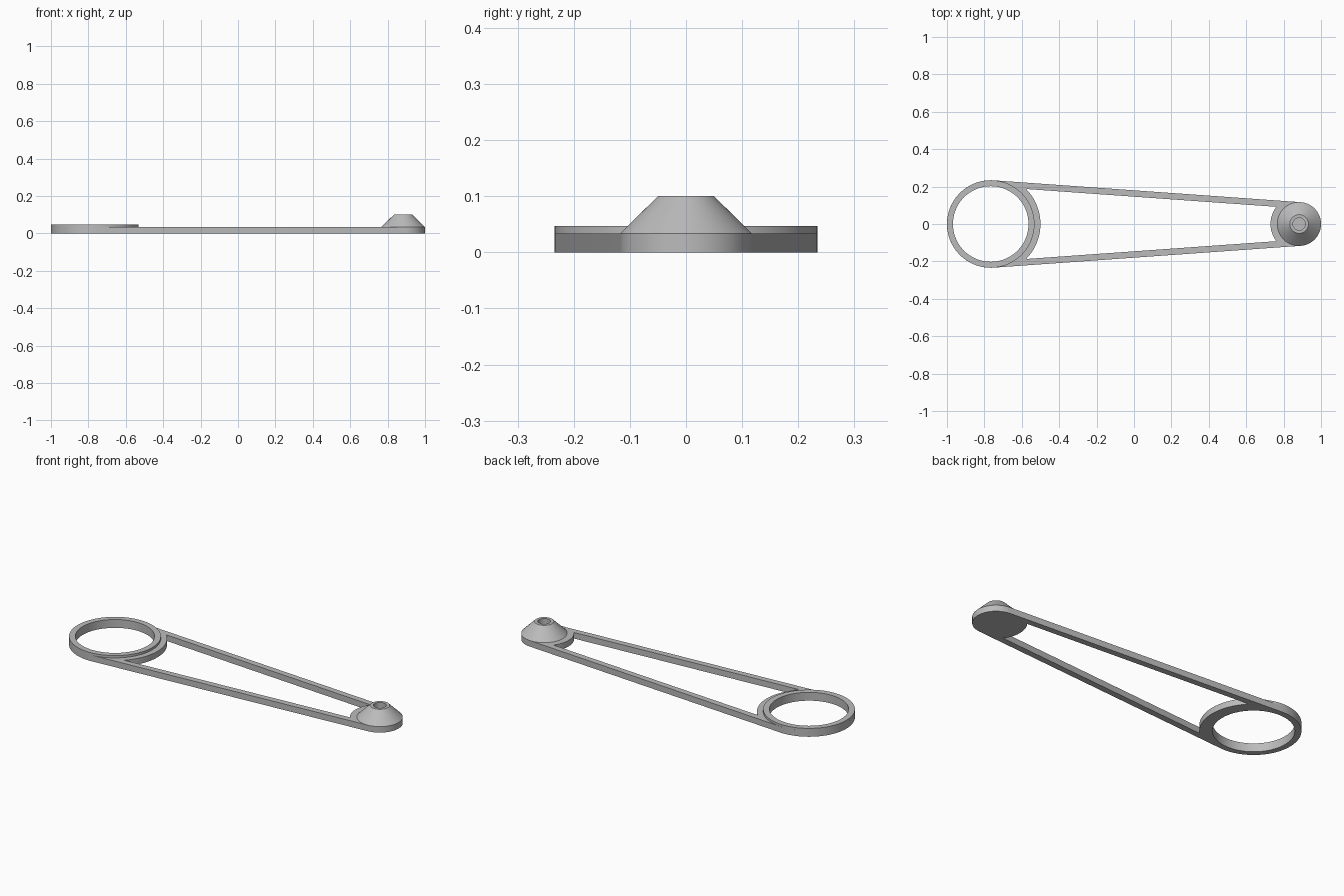
import bpy, bmesh, math

cube = bpy.data.objects.get("Cube")
if cube:
    bpy.data.objects.remove(cube)

BIG_X, BIG_R = -0.766, 0.234      # ring end
SMALL_X, SMALL_R = 0.883, 0.117   # pivot end
HOLE_R, BAND, FRAME_H, RING_H = 0.202, 0.034, 0.034, 0.047
TILT = math.asin((BIG_R - SMALL_R) / (SMALL_X - BIG_X))
SIDE = math.pi / 2 - TILT         # direction of the tangent points

grey = bpy.data.materials.new("plain grey")
grey.use_nodes = True
colour = (0.5, 0.5, 0.5, 1)
grey.diffuse_color = colour
grey.node_tree.nodes["Principled BSDF"].inputs["Base Color"].default_value = colour


def arc(cx, r, start, end, steps):
    return [(cx + r * math.cos(start + (end - start) * i / steps),
             r * math.sin(start + (end - start) * i / steps)) for i in range(steps + 1)]


def finish(obj):
    obj.data.materials.clear()
    obj.data.materials.append(grey)
    bpy.ops.object.select_all(action='DESELECT')
    obj.select_set(True)
    bpy.context.view_layer.objects.active = obj
    bpy.ops.object.shade_smooth_by_angle(angle=math.radians(30))


def plate(name, outlines, height):
    """Flat plate with holes, from closed outlines."""
    curve = bpy.data.curves.new(name, 'CURVE')
    curve.dimensions, curve.fill_mode, curve.extrude = '2D', 'BOTH', height / 2
    for pts in outlines:
        spline = curve.splines.new('POLY')
        spline.points.add(len(pts) - 1)
        for p, (x, y) in zip(spline.points, pts):
            p.co = (x, y, 0, 1)
        spline.use_cyclic_u = True
    temp = bpy.data.objects.new(name + " outline", curve)
    bpy.context.collection.objects.link(temp)
    deps = bpy.context.evaluated_depsgraph_get()
    mesh = bpy.data.meshes.new_from_object(temp.evaluated_get(deps))
    bpy.data.objects.remove(temp)
    bm = bmesh.new()
    bm.from_mesh(mesh)
    bmesh.ops.remove_doubles(bm, verts=bm.verts, dist=1e-5)
    bmesh.ops.translate(bm, verts=bm.verts, vec=(0, 0, height / 2))
    bmesh.ops.recalc_face_normals(bm, faces=bm.faces)
    bm.to_mesh(mesh)
    bm.free()
    obj = bpy.data.objects.new(name, mesh)
    bpy.context.collection.objects.link(obj)
    finish(obj)


def lathe(name, profile, cx, steps=72):
    """Turn an open (radius, height) profile about a vertical axis."""
    bm = bmesh.new()
    verts = [bm.verts.new((r, 0, z)) for r, z in profile]
    edges = [bm.edges.new(pair) for pair in zip(verts, verts[1:])]
    bmesh.ops.spin(bm, geom=verts + edges, cent=(0, 0, 0), axis=(0, 0, 1),
                   angle=2 * math.pi, steps=steps, use_merge=False)
    bmesh.ops.remove_doubles(bm, verts=bm.verts, dist=1e-5)
    bmesh.ops.recalc_face_normals(bm, faces=bm.faces)
    if max(bm.faces, key=lambda f: f.calc_center_median().z).normal.z < 0:
        bmesh.ops.reverse_faces(bm, faces=bm.faces)
    mesh = bpy.data.meshes.new(name)
    bm.to_mesh(mesh)
    bm.free()
    obj = bpy.data.objects.new(name, mesh)
    obj.location.x = cx
    bpy.context.collection.objects.link(obj)
    finish(obj)


def band_angle(cx, r):
    """Angle at which a circle meets the inner edge of the side band."""
    inner = BIG_R - BAND - (cx - BIG_X) * math.sin(TILT)
    return SIDE - math.acos(inner / r), SIDE + math.acos(inner / r)


# Frame: tapered outline, ring hole and long window between the side bands
outline = (arc(BIG_X, BIG_R, SIDE, 2 * math.pi - SIDE, 48)
           + arc(SMALL_X, SMALL_R, -SIDE, SIDE, 36))
hole = arc(BIG_X, HOLE_R, 0, 2 * math.pi, 72)[:-1]
left_r, right_r = BIG_R + 0.032, SMALL_R + 0.036
left = band_angle(BIG_X, left_r)[0]
right = band_angle(SMALL_X, right_r)[1]
window = (arc(BIG_X, left_r, -left, left, 24)
          + arc(SMALL_X, right_r, right, 2 * math.pi - right, 24))
plate("tapered_frame", [outline, hole, window], FRAME_H)

# Raised rim around the ring hole
lathe("ring_rim", [(HOLE_R, FRAME_H), (HOLE_R, RING_H),
                   (BIG_R, RING_H), (BIG_R, FRAME_H)], BIG_X)

# Cone-shaped pivot with a blind hole in its top
lathe("pivot_cone", [(SMALL_R, FRAME_H), (0.05, 0.1), (0.033, 0.1),
                     (0.033, 0.04), (0, 0.04)], SMALL_X)
